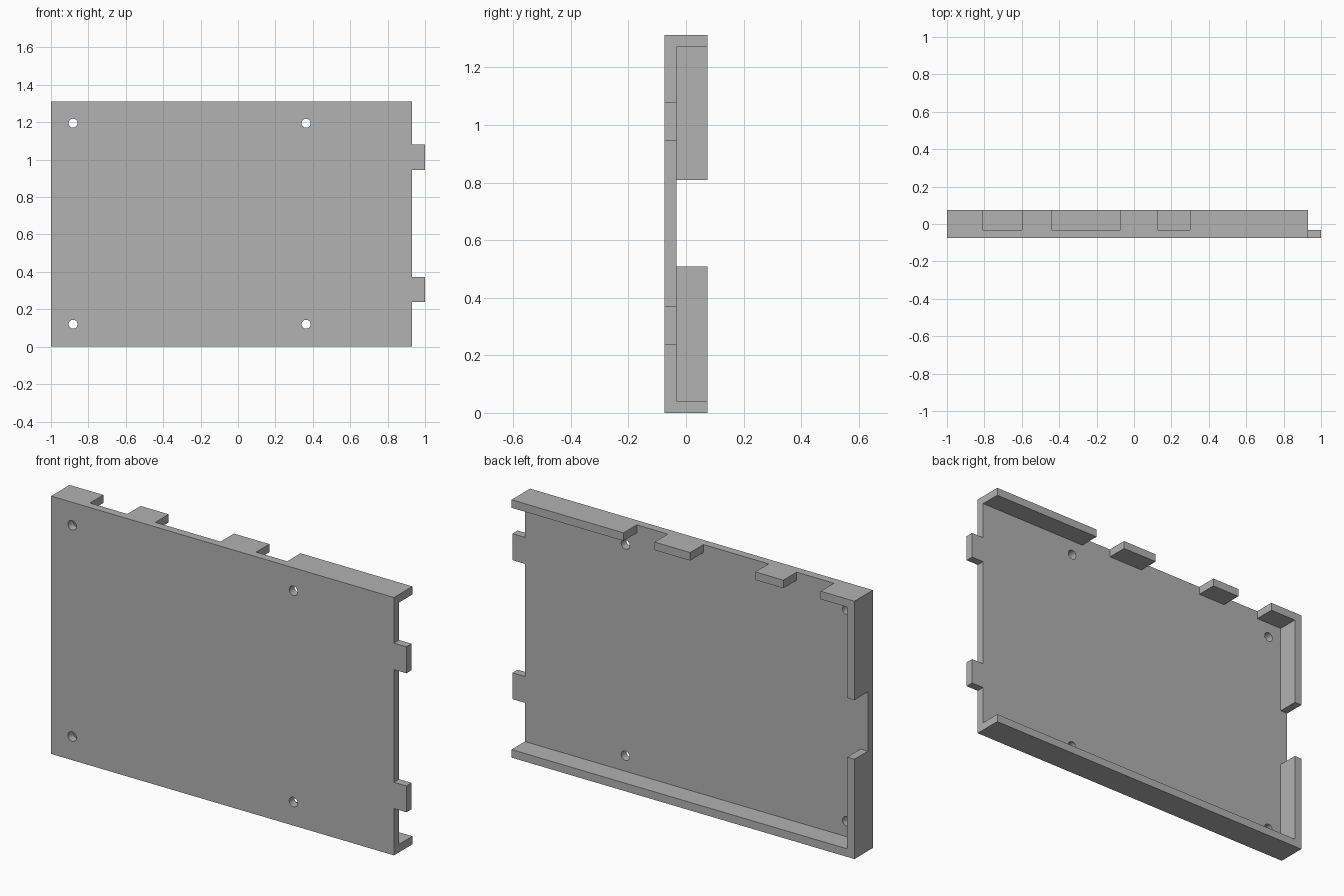
import bpy
from mathutils import Vector
from math import pi

cube = bpy.data.objects.get("Cube")
if cube:
    bpy.data.objects.remove(cube, do_unlink=True)

# Overall sizes
HEIGHT, HALF_DEPTH, WALL = 1.312, 0.074, 0.041
RIGHT_EDGE = 0.93
PLATE_BACK = WALL - HALF_DEPTH
OUT = 1.5                      # safely outside the part

grey = bpy.data.materials.new("plain_grey")
grey.use_nodes = True
colour = (0.445, 0.445, 0.445, 1)
grey.diffuse_color = colour
grey.node_tree.nodes["Principled BSDF"].inputs["Base Color"].default_value = colour


def box(name, x, y, z):
    """Box from (low, high) ranges on each axis."""
    low, high = (Vector(corner) for corner in zip(x, y, z))
    bpy.ops.mesh.primitive_cube_add(size=1, location=(low + high) / 2)
    obj = bpy.context.object
    obj.name = name
    obj.scale = high - low
    bpy.ops.object.transform_apply(location=True, rotation=False, scale=True)
    return obj


def cut(target, cutter):
    """Subtract the cutter and remove it."""
    mod = target.modifiers.new("cut", 'BOOLEAN')
    mod.operation = 'DIFFERENCE'
    mod.solver = 'EXACT'
    mod.object = cutter
    bpy.context.view_layer.objects.active = target
    bpy.ops.object.modifier_apply(modifier=mod.name)
    bpy.data.objects.remove(cutter, do_unlink=True)


tray = box("tray", (-1, 1), (-HALF_DEPTH, HALF_DEPTH), (0, HEIGHT))
tray.data.materials.append(grey)
behind = (PLATE_BACK, OUT)

# Hollow back, open on the tab side
cut(tray, box("cavity", (-1 + WALL, OUT), behind, (WALL, HEIGHT - WALL)))

# Trim the open side, leaving two thin tabs
cut(tray, box("tab_thinning", (RIGHT_EDGE, OUT), behind, (-OUT, 2 * OUT)))
for band in ((-OUT, 0.238), (0.372, 0.945), (1.08, 2 * OUT)):
    cut(tray, box("edge_trim", (RIGHT_EDGE, OUT), (-OUT, OUT), band))

# Notches in the top wall
for span in ((-0.81, -0.6), (-0.442, -0.075), (0.125, 0.3)):
    cut(tray, box("top_notch", span, behind, (HEIGHT - 2 * WALL, OUT)))

# Notch in the side wall
cut(tray, box("side_notch", (-OUT, -1 + 2 * WALL), behind, (0.508, 0.809)))

# Four mounting holes through the plate
for x in (-0.882, 0.364):
    for z in (0.12, 1.195):
        bpy.ops.mesh.primitive_cylinder_add(vertices=32, radius=0.024, depth=1,
                                            location=(x, 0, z), rotation=(pi / 2, 0, 0))
        cut(tray, bpy.context.object)

# Smooth hole walls, crisp edges elsewhere
bpy.ops.object.select_all(action='DESELECT')
tray.select_set(True)
bpy.context.view_layer.objects.active = tray
bpy.ops.object.shade_smooth_by_angle(angle=pi / 6)
